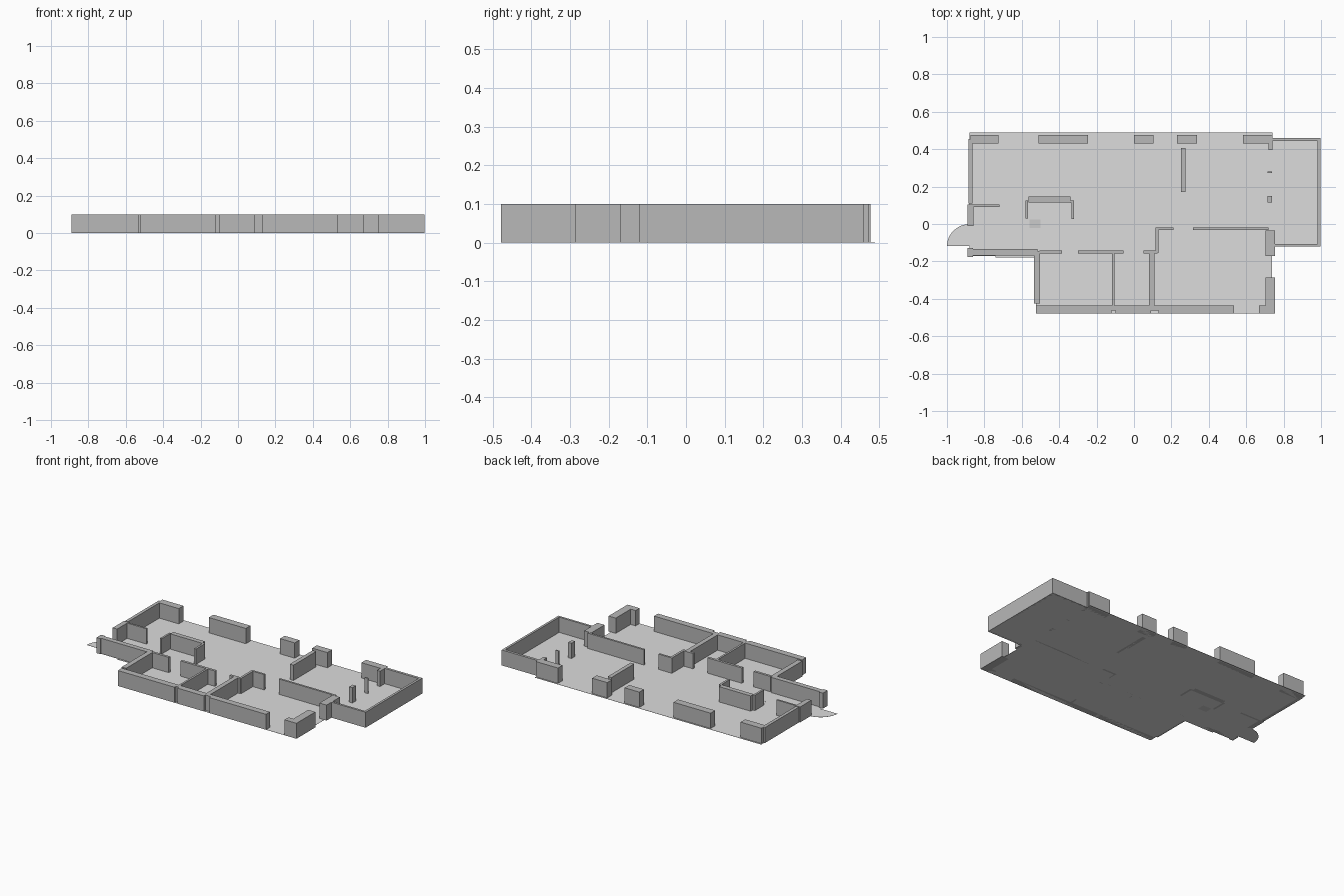
import bpy
import bmesh
import math

cube = bpy.data.objects.get("Cube")
if cube:
    bpy.data.objects.remove(cube, do_unlink=True)

WALL_HEIGHT = 0.1
FLOOR_HEIGHT = 0.001


def make_material(name, value):
    material = bpy.data.materials.new(name)
    material.use_nodes = True
    colour = (value, value, value, 1)
    material.diffuse_color = colour
    material.node_tree.nodes["Principled BSDF"].inputs["Base Color"].default_value = colour
    return material


wall_grey = make_material("wall grey", 0.48)
floor_grey = make_material("floor light grey", 0.72)
mat_grey = make_material("floor plate grey", 0.6)


def extrude_outline(name, outline, bottom, top, material):
    """Raise a flat outline into a closed prism."""
    bm = bmesh.new()
    face = bm.faces.new([bm.verts.new((x, y, bottom)) for x, y in outline])
    raised = bmesh.ops.extrude_face_region(bm, geom=[face])["geom"]
    verts = [v for v in raised if isinstance(v, bmesh.types.BMVert)]
    bmesh.ops.translate(bm, verts=verts, vec=(0, 0, top - bottom))
    bmesh.ops.recalc_face_normals(bm, faces=bm.faces)
    mesh = bpy.data.meshes.new(name)
    bm.to_mesh(mesh)
    bm.free()
    mesh.materials.append(material)
    obj = bpy.data.objects.new(name, mesh)
    bpy.context.scene.collection.objects.link(obj)
    return obj


def block(name, left, right, front, back, bottom=0, top=WALL_HEIGHT, material=wall_grey):
    outline = [(left, front), (right, front), (right, back), (left, back)]
    return extrude_outline(name, outline, bottom, top, material)


# Floor slab, following the rooms
floor_outline = [
    (-0.88, 0.488), (0.74, 0.488), (0.74, 0.46), (0.995, 0.46),
    (0.995, -0.12), (0.737, -0.12), (0.737, -0.478), (-0.525, -0.478),
    (-0.525, -0.18), (-0.74, -0.18), (-0.74, -0.17), (-0.88, -0.17),
    (-0.88, 0),
]
extrude_outline("floor", floor_outline, 0, FLOOR_HEIGHT, floor_grey)

# Swing of the entrance door, a quarter round
hinge_x, hinge_y = -0.875, -0.118
swing = [(hinge_x, hinge_y)]
for step in range(13):
    angle = math.pi / 2 * (1 + step / 12)
    swing.append((hinge_x + 0.125 * math.cos(angle), hinge_y + 0.118 * math.sin(angle)))
extrude_outline("entrance_door_swing", swing, 0, FLOOR_HEIGHT, floor_grey)

# Thin plate lying on the kitchen floor
block("kitchen_floor_plate", -0.56, -0.5, -0.022, 0.025, 0, 0.002, mat_grey)

# Piers of the back wall, between the wide openings
back_piers = {
    "back_right_corner": (-0.875, -0.725),
    "back_wide_pier": (-0.51, -0.245),
    "back_middle_pier": (0, 0.105),
    "back_narrow_pier": (0.23, 0.338),
    "back_left_corner": (0.582, 0.735),
}
for name, (left, right) in back_piers.items():
    block(name, left, right, 0.43, 0.477)

# Sections of the front wall
front_sections = {
    "front_bedroom_wall": (-0.525, -0.12),
    "front_bathroom_wall": (-0.1, 0.09),
    "front_large_room_wall": (0.13, 0.535),
    "front_left_corner": (0.667, 0.71),
}
for name, (left, right) in front_sections.items():
    block(name, left, right, -0.478, -0.437)
block("front_joint_small", -0.12, -0.1, -0.462, -0.437)
block("front_joint_large", 0.09, 0.13, -0.462, -0.437)

# Walls of the entrance side
block("side_wall", -0.885, -0.864, 0.11, 0.455)
block("entrance_pier", -0.89, -0.858, -0.01, 0.105)
block("entrance_partition", -0.89, -0.72, 0.092, 0.104)
block("hall_wall", -0.89, -0.515, -0.168, -0.135)
block("hall_wall_end", -0.89, -0.862, -0.176, -0.128)
block("bedroom_side_wall", -0.535, -0.503, -0.425, -0.145)

# Partitions running across the plan
for name, left, right in (
    ("bedroom_partition", -0.505, -0.385),
    ("bathroom_partition", -0.3, -0.055),
    ("closet_partition", 0.05, 0.125),
):
    block(name, left, right, -0.158, -0.142)
for name, left, right in (
    ("large_room_partition_short", 0.115, 0.21),
    ("large_room_partition_long", 0.315, 0.72),
):
    block(name, left, right, -0.033, -0.02)

# Partitions running from front to back
block("bedroom_divider", -0.118, -0.105, -0.437, -0.155)
block("bathroom_divider", 0.08, 0.11, -0.437, -0.155)
block("closet_return", 0.115, 0.13, -0.155, -0.025)
block("living_divider", 0.25, 0.276, 0.172, 0.405)

# Kitchen recess
block("kitchen_back", -0.565, -0.34, 0.115, 0.146)
block("kitchen_right_cheek", -0.58, -0.567, 0.03, 0.125)
block("kitchen_left_cheek", -0.334, -0.32, 0.028, 0.122)
block("kitchen_corner", -0.342, -0.322, 0.113, 0.125)

# Left side of the main rooms
block("left_upper_pier", 0.718, 0.74, 0.395, 0.472)
block("left_post", 0.715, 0.738, 0.115, 0.15)
block("left_thin_post", 0.715, 0.738, 0.274, 0.281)
block("left_middle_pier", 0.702, 0.753, -0.17, -0.035)
block("left_front_pier", 0.702, 0.753, -0.478, -0.285)

# Walls around the balcony
block("balcony_back", 0.73, 0.997, 0.443, 0.46)
block("balcony_side", 0.982, 0.997, -0.12, 0.46)
block("balcony_front", 0.75, 0.997, -0.12, -0.106)
